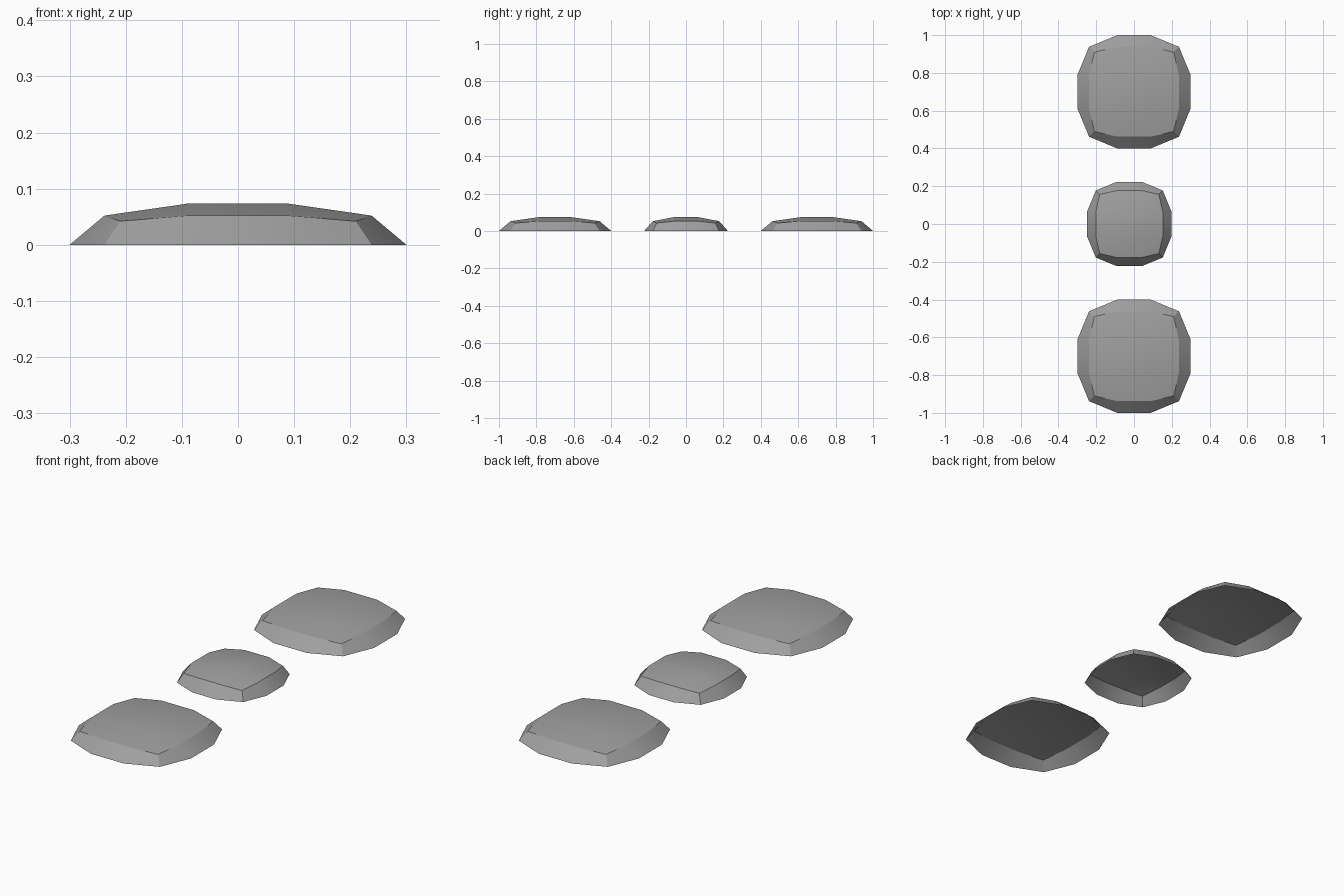
import bpy, bmesh, math

if "Cube" in bpy.data.objects:
    bpy.data.objects.remove(bpy.data.objects["Cube"], do_unlink=True)

stone = bpy.data.materials.new("stone_grey")
stone.use_nodes = True
grey = (0.35, 0.35, 0.35, 1)
stone.diffuse_color = grey
stone.node_tree.nodes["Principled BSDF"].inputs["Base Color"].default_value = grey


def signed(i, inner, outer):
    """Coordinate of grid line i (0..3), mirrored about the middle."""
    return (1 if i > 1 else -1) * (outer if i in (0, 3) else inner)


def slab(name, x, y, size):
    bm = bmesh.new()
    top, foot = {}, {}
    for i in range(4):
        for j in range(4):
            ends = (i in (0, 3)) + (j in (0, 3))
            # Domed top: flat centre, lower edges, lowest corners
            reach, z = ((0.088, 0.0735), (0.238, 0.052), (0.21, 0.042))[ends]
            top[i, j] = bm.verts.new((signed(i, 0.088, reach) * size,
                                      signed(j, 0.088, reach) * size, z))
            # Wider rounded outline on the ground
            if ends:
                reach = 0.30 if ends == 1 else 0.238
                foot[i, j] = bm.verts.new((signed(i, 0.088, reach) * size,
                                           signed(j, 0.088, reach) * size, 0))
    for i in range(3):
        for j in range(3):
            bm.faces.new([top[i, j], top[i + 1, j], top[i + 1, j + 1], top[i, j + 1]])

    # Sloping rim, open underneath
    ring = ([(i, 0) for i in range(3)] + [(3, j) for j in range(3)]
            + [(i, 3) for i in (3, 2, 1)] + [(0, j) for j in (3, 2, 1)])
    for a, b in zip(ring, ring[1:] + ring[:1]):
        bm.faces.new([foot[a], foot[b], top[b], top[a]])

    mesh = bpy.data.meshes.new(name)
    bm.to_mesh(mesh)
    bm.free()
    mesh.materials.append(stone)
    obj = bpy.data.objects.new(name, mesh)
    obj.location = (x, y, 0)
    bpy.context.collection.objects.link(obj)
    bpy.ops.object.select_all(action="DESELECT")
    obj.select_set(True)
    bpy.context.view_layer.objects.active = obj
    bpy.ops.object.shade_smooth_by_angle(angle=math.radians(30))


# Row of stepping stones, the small one slightly off line
slab("front_stone", 0, -0.7, 1)
slab("middle_stone", -0.025, 0, 0.745)
slab("back_stone", 0, 0.7, 1)
